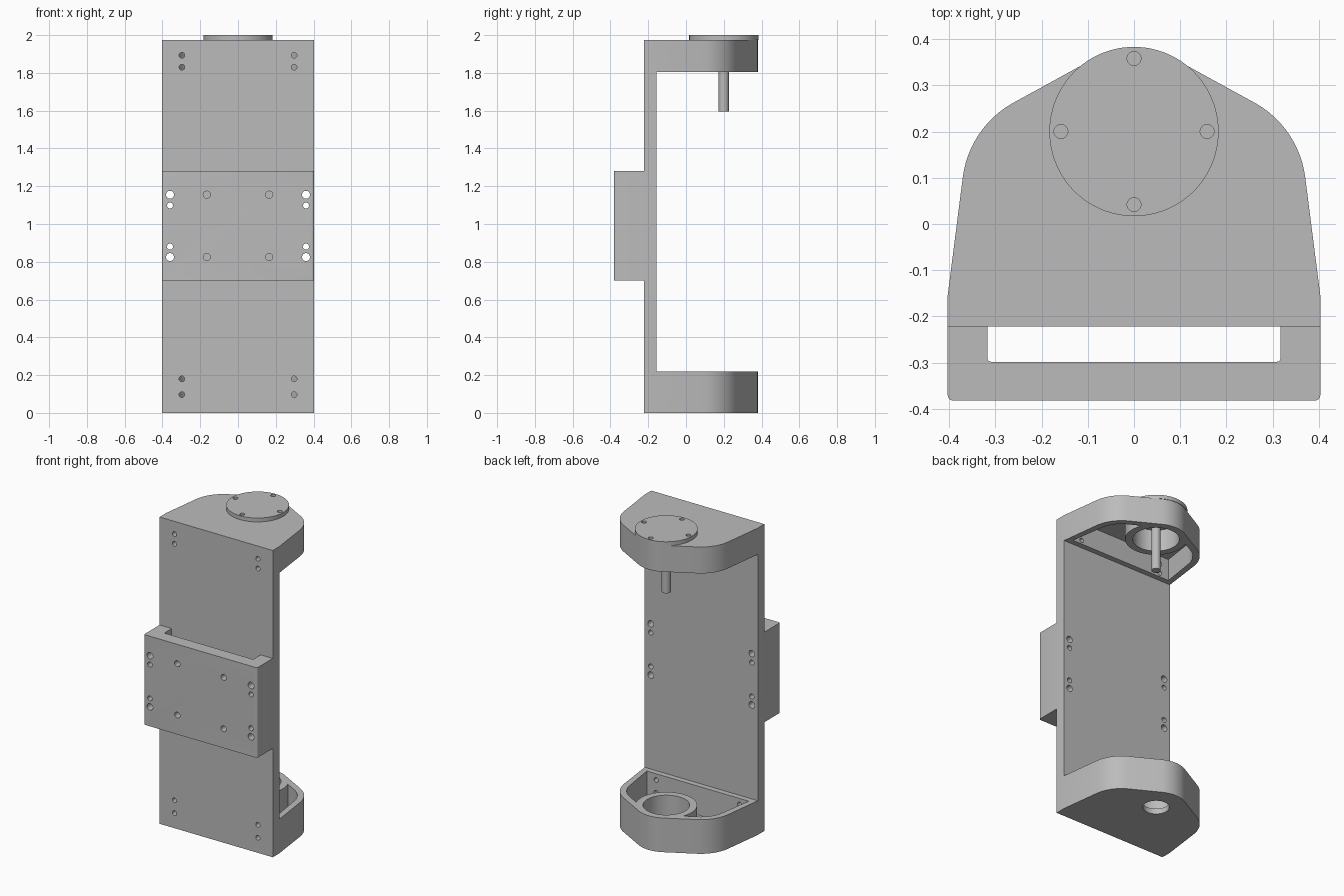
import bpy, bmesh, math
from mathutils import Matrix

if "Cube" in bpy.data.objects:
    bpy.data.objects.remove(bpy.data.objects["Cube"], do_unlink=True)

grey = bpy.data.materials.new("machined grey")
grey.use_nodes = True
COLOR = (0.5, 0.5, 0.5, 1)
grey.diffuse_color = COLOR
grey.node_tree.nodes["Principled BSDF"].inputs["Base Color"].default_value = COLOR

W, FRONT, BACK = 0.403, -0.222, -0.155   # half width and faces of the back plate
LOW, HIGH, TOP = 0.22, 1.805, 1.975      # housing heights
AXIS = 0.2                               # y of the spindle axis
WALL = 0.04


def finish(name, bm):
    bmesh.ops.recalc_face_normals(bm, faces=bm.faces)
    mesh = bpy.data.meshes.new(name)
    bm.to_mesh(mesh)
    bm.free()
    mesh.materials.append(grey)
    obj = bpy.data.objects.new(name, mesh)
    bpy.context.collection.objects.link(obj)
    return obj


def prism(name, outline, z0, z1):
    bm = bmesh.new()
    face = bm.faces.new([bm.verts.new((x, y, z0)) for x, y in outline])
    top = bmesh.ops.extrude_face_region(bm, geom=[face])
    verts = [g for g in top["geom"] if isinstance(g, bmesh.types.BMVert)]
    bmesh.ops.translate(bm, vec=(0, 0, z1 - z0), verts=verts)
    return finish(name, bm)


def box(name, x0, x1, y0, y1, z0, z1):
    return prism(name, [(x0, y0), (x1, y0), (x1, y1), (x0, y1)], z0, z1)


def cylinder(name, x, y, r, z0, z1, sides=64):
    ring = [math.tau * i / sides for i in range(sides)]
    return prism(name, [(x + r * math.cos(a), y + r * math.sin(a)) for a in ring], z0, z1)


def drill(x, z, r, y0, y1):
    """Cutter along y."""
    obj = cylinder("drill", x, -z, r, y0, y1, 24)
    obj.data.transform(Matrix(((1, 0, 0, 0), (0, 0, 1, 0), (0, -1, 0, 0), (0, 0, 0, 1))))
    return obj


def cut(obj, cutters):
    for cutter in cutters:
        mod = obj.modifiers.new("cut", 'BOOLEAN')
        mod.operation, mod.solver, mod.object = 'DIFFERENCE', 'EXACT', cutter
    bpy.context.view_layer.update()
    result = bpy.data.meshes.new_from_object(
        obj.evaluated_get(bpy.context.evaluated_depsgraph_get()))
    obj.modifiers.clear()
    obj.data = result
    for cutter in cutters:
        bpy.data.objects.remove(cutter, do_unlink=True)


def arc(cx, cy, r, a0, a1, n):
    angles = [math.radians(a0 + (a1 - a0) * i / n) for i in range(n + 1)]
    return [(cx + r * math.cos(a), cy + r * math.sin(a)) for a in angles]


def housing_outline(inset, base):
    """Tapered plan with rounded shoulders and nose, mirrored about x = 0."""
    half = base + arc(0.157, 0.074, 0.215 - inset, 7, 60, 12)
    half += arc(0, AXIS, 0.18 - inset, 60, 90, 8)
    return half + [(-x, y) for x, y in reversed(half[:-1])]


# Frame: plate and both housings in one solid
frame = prism("frame", housing_outline(0, [(W, FRONT), (W, BACK)]), 0, TOP)
cutters = [box("gap", -1, 1, BACK, 1, LOW, HIGH)]

# Hollow housings with a bearing ring left standing in each
for z0, z1 in ((0.035, LOW + 0.05), (HIGH - 0.05, TOP - 0.03)):
    pocket = prism("pocket", housing_outline(WALL, [(W - WALL, BACK + 0.035)]), z0, z1)
    cut(pocket, [cylinder("ring", 0, AXIS, 0.18, z0 - 0.1, z1 + 0.1)])
    cutters += [pocket, cylinder("bore", 0, AXIS, 0.136, z0, z1)]
cutters.append(cylinder("bottom_hole", 0, AXIS, 0.077, -0.1, 0.1))

# Housing screw holes and slide mounting holes
for side in (-1, 1):
    cutters += [drill(side * 0.297, z, 0.015, -0.3, -0.08) for z in (0.097, 0.18, 1.83, 1.893)]
MOUNTS = ((1.155, 0.021), (1.098, 0.016), (0.88, 0.016), (0.825, 0.021))
for side in (-1, 1):
    cutters += [drill(side * 0.36, z, r, -0.3, -0.1) for z, r in MOUNTS]
cut(frame, cutters)

# Slide block: U-shaped plan with small rounded front corners
R, FACE = 0.012, -0.382
half = arc(W - R, FACE + R, R, -90, 0, 4)
half += [(W, FRONT), (0.317, FRONT)] + arc(0.309, -0.29, 0.008, 0, -90, 3)
block = prism("slide_block", half + [(-x, y) for x, y in reversed(half)], 0.7, 1.28)
cutters = []
for side in (-1, 1):
    cutters += [drill(side * 0.36, z, r, -0.5, -0.1) for z, r in MOUNTS]
    cutters += [drill(side * 0.165, z, 0.019, -0.5, -0.26) for z in (1.155, 0.825)]
cut(block, cutters)

# Top flange with four screw holes
flange = cylinder("top_flange", 0, AXIS, 0.183, TOP, 2.0, 96)
D = 0.158
cut(flange, [cylinder("screw", x, AXIS + y, 0.015, 1.9, 2.1, 24)
             for x, y in ((D, 0), (-D, 0), (0, D), (0, -D))])

# Spindle shaft
shaft = cylinder("spindle_shaft", 0, AXIS, 0.027, 1.595, TOP - 0.02, 32)

bpy.ops.object.select_all(action='DESELECT')
for obj in (frame, block, flange, shaft):
    obj.select_set(True)
bpy.context.view_layer.objects.active = frame
bpy.ops.object.shade_smooth_by_angle(angle=math.radians(30))
